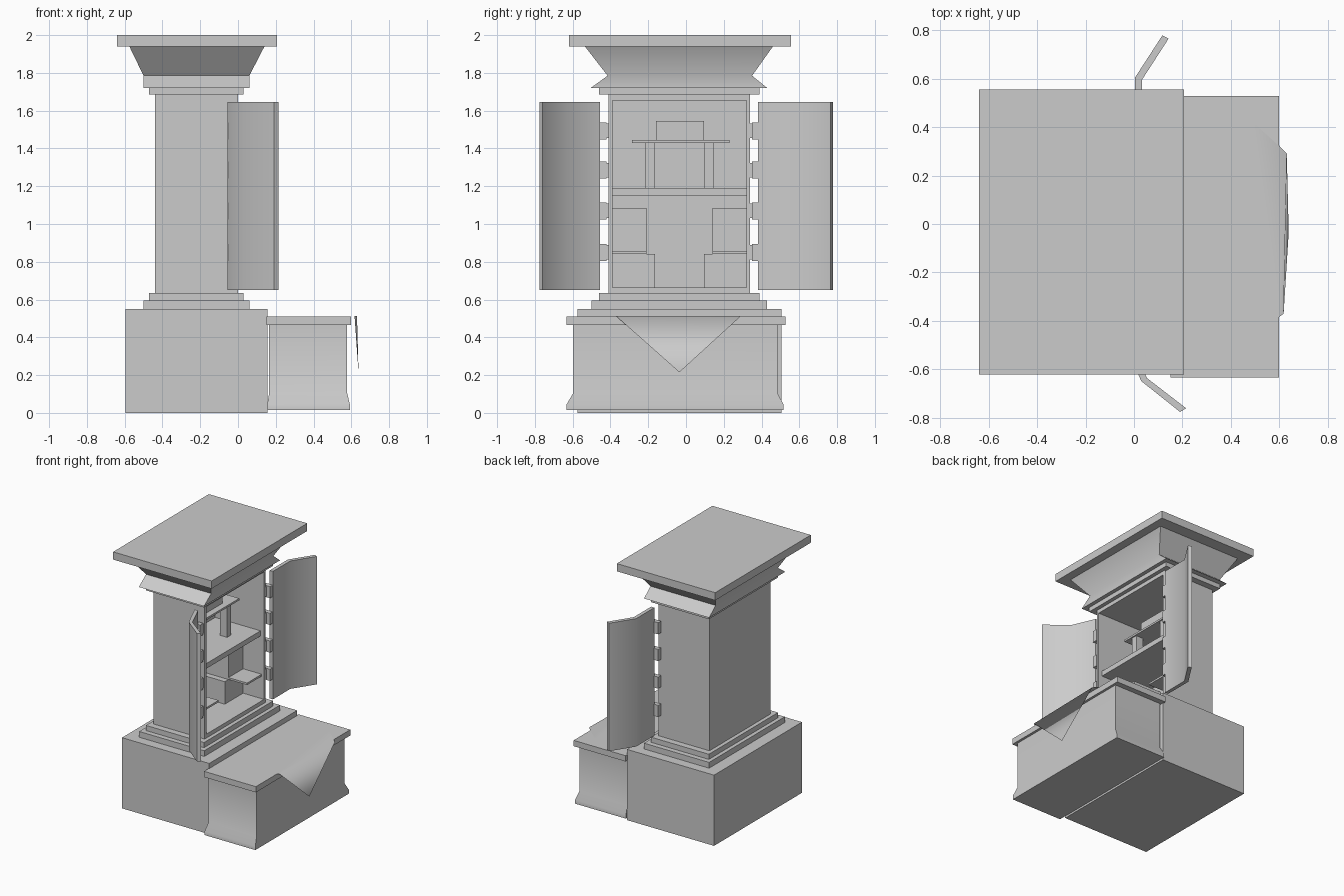
import bpy, bmesh, math

cube = bpy.data.objects.get("Cube")
if cube:
    bpy.data.objects.remove(cube, do_unlink=True)

grey = bpy.data.materials.new("stone_grey")
grey.use_nodes = True
grey.diffuse_color = (0.6, 0.6, 0.6, 1)
grey.node_tree.nodes["Principled BSDF"].inputs["Base Color"].default_value = (0.6, 0.6, 0.6, 1)


def finish(name, bm, angle=35):
    """Turn a bmesh into a shaded object."""
    mesh = bpy.data.meshes.new(name)
    bmesh.ops.recalc_face_normals(bm, faces=bm.faces)
    bm.to_mesh(mesh)
    bm.free()
    mesh.materials.append(grey)
    obj = bpy.data.objects.new(name, mesh)
    bpy.context.collection.objects.link(obj)
    bpy.ops.object.select_all(action='DESELECT')
    obj.select_set(True)
    bpy.context.view_layer.objects.active = obj
    bpy.ops.object.shade_smooth_by_angle(angle=math.radians(angle))
    return obj


def loft(name, loops):
    """Bridge loops of equal length and cap both ends."""
    bm = bmesh.new()
    rings = [[bm.verts.new(p) for p in loop] for loop in loops]
    n = len(rings[0])
    for a, b in zip(rings, rings[1:]):
        for i in range(n):
            j = (i + 1) % n
            bm.faces.new((a[i], a[j], b[j], b[i]))
    bm.faces.new(rings[0])
    bm.faces.new(rings[-1])
    return finish(name, bm)


def level(z, x0, x1, y0, y1):
    return [(x0, y0, z), (x1, y0, z), (x1, y1, z), (x0, y1, z)]


def upright(x, y0, y1, z0, z1):
    return [(x, y0, z0), (x, y1, z0), (x, y1, z1), (x, y0, z1)]


def box(name, x0, x1, y0, y1, z0, z1):
    return loft(name, [level(z0, x0, x1, y0, y1), level(z1, x0, x1, y0, y1)])


# Plinth and stepped mouldings
box("plinth", -0.595, 0.155, -0.575, 0.505, 0, 0.55)
box("lower_step", -0.5, 0.06, -0.5, 0.43, 0.55, 0.595)
box("upper_step", -0.47, 0.03, -0.46, 0.39, 0.595, 0.635)
box("neck_step", -0.47, 0.03, -0.46, 0.39, 1.685, 1.72)

# Hollow cabinet column, open towards +x
loft("cabinet", [
    upright(-0.44, -0.41, 0.34, 0.635, 1.685),
    upright(0, -0.41, 0.34, 0.635, 1.685),
    upright(0, -0.39, 0.32, 0.665, 1.655),
    upright(-0.42, -0.39, 0.32, 0.665, 1.655)])

# Flared crown and top slab
loft("crown", [
    level(1.72, -0.5, 0.06, -0.505, 0.43),
    level(1.785, -0.5, 0.06, -0.415, 0.35),
    level(1.94, -0.575, 0.14, -0.535, 0.46)])
box("top_slab", -0.64, 0.207, -0.62, 0.555, 1.94, 2.0)

# Cabinet interior: shelf, small table with box, side blocks with ledges
box("shelf", -0.42, -0.03, -0.39, 0.32, 1.15, 1.19)
box("table_top", -0.42, -0.15, -0.285, 0.23, 1.43, 1.445)
box("table_box", -0.42, -0.2, -0.16, 0.095, 1.445, 1.545)
MID = -0.035
for side, s in (("right", -1), ("left", 1)):
    def inner(name, x0, x1, near, far, z0, z1):
        a, b = sorted((MID + s * near, MID + s * far))
        box(side + name, x0, x1, a, b, z0, z1)
    inner("_table_leg", -0.22, -0.16, 0.13, 0.18, 1.19, 1.43)
    inner("_upper_block", -0.42, -0.18, 0.175, 0.355, 0.855, 1.085)
    inner("_ledge", -0.42, -0.02, 0.175, 0.355, 0.84, 0.855)
    inner("_lower_block", -0.42, -0.18, 0.13, 0.355, 0.665, 0.84)

# Bent open doors, drawn as plan outlines
doors = {
    "right_door": [(-0.055, -0.455), (0.03, -0.648), (0.19, -0.775),
                   (0.215, -0.76), (0.053, -0.635), (-0.025, -0.455)],
    "left_door": [(0.005, 0.382), (0.005, 0.605), (0.117, 0.778),
                  (0.143, 0.765), (0.033, 0.595), (0.033, 0.382)]}
for name, plan in doors.items():
    loft(name, [[(x, y, z) for x, y in plan] for z in (0.65, 1.645)])

# Four hinges on each side, in two leaves
for i, z in enumerate((0.85, 1.07, 1.285, 1.493)):
    box(f"right_hinge_{i}", -0.055, -0.005, -0.457, -0.42, z - 0.045, z + 0.045)
    box(f"right_hinge_leaf_{i}", -0.05, -0.01, -0.42, -0.405, z - 0.038, z + 0.038)
    box(f"left_hinge_{i}", -0.03, 0.03, 0.35, 0.385, z - 0.045, z + 0.045)
    box(f"left_hinge_leaf_{i}", -0.025, 0, 0.335, 0.35, z - 0.038, z + 0.038)

# Low altar block with flared foot and top board
loft("altar_body", [
    level(0.015, 0.155, 0.592, -0.632, 0.516),
    level(0.045, 0.155, 0.592, -0.632, 0.516),
    level(0.105, 0.165, 0.578, -0.597, 0.484),
    level(0.465, 0.165, 0.578, -0.597, 0.484)])
box("altar_top", 0.15, 0.597, -0.633, 0.527, 0.465, 0.51)

# Draped cloth: flat sheet with a hanging point
bm = bmesh.new()
sheet = [bm.verts.new((x, y, 0.512)) for x, y in (
    (0.617, -0.37), (0.63, 0.29), (0.597, 0.325),
    (0.48, 0.43), (0.48, -0.5), (0.597, -0.385))]
tip = bm.verts.new((0.638, -0.035, 0.215))
bm.faces.new(sheet)
bm.faces.new((sheet[1], sheet[0], tip))
finish("altar_cloth", bm, 120)
